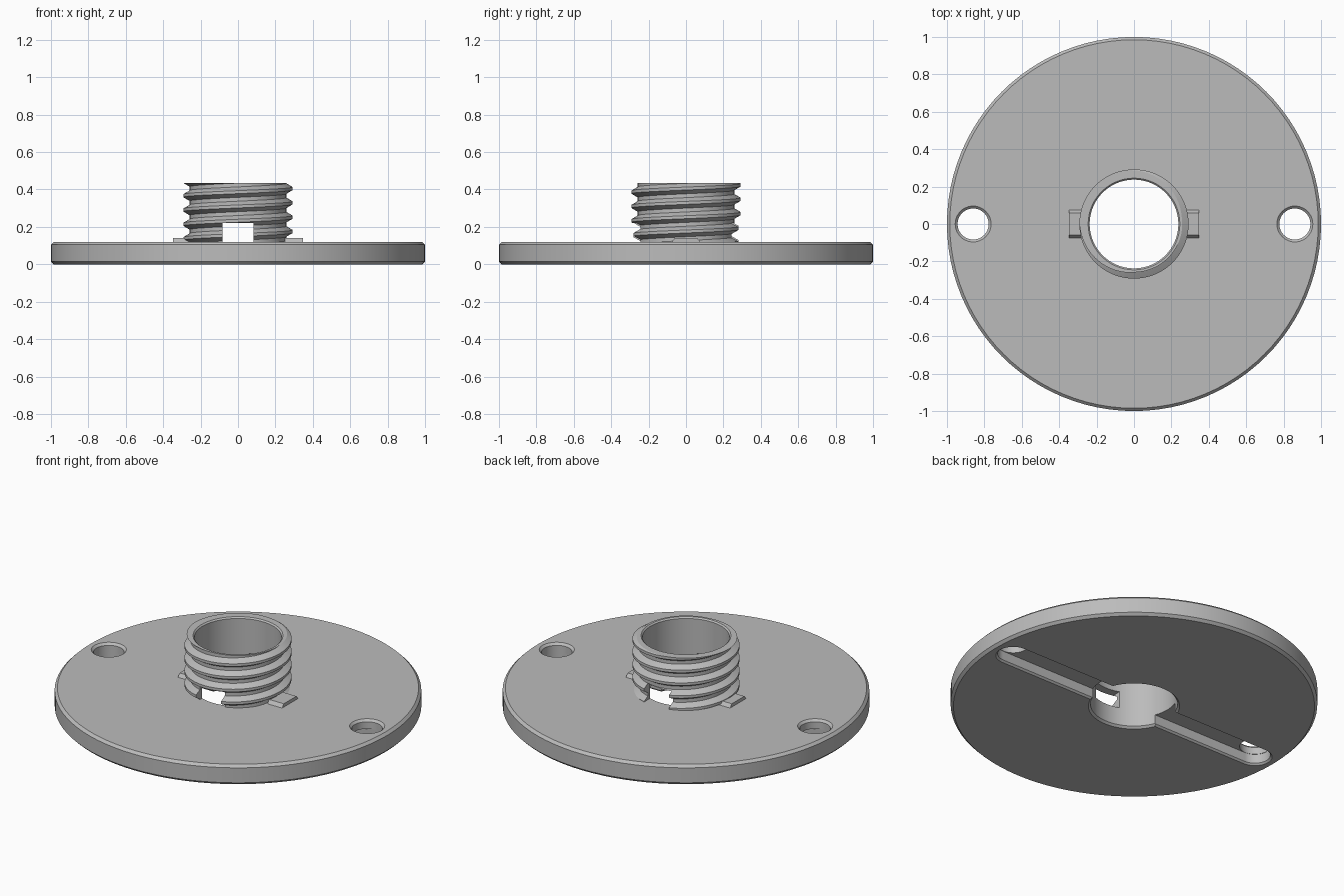
import bpy, bmesh
from math import pi, sin, cos

if "Cube" in bpy.data.objects:
    bpy.data.objects.remove(bpy.data.objects["Cube"])

SEG = 96
BORE, ROOT, CREST = 0.237, 0.258, 0.292   # radii of the threaded neck
DISC_TOP, NECK_TOP = 0.12, 0.435
PITCH = 0.0765
HOLE_X = 0.86

grey = bpy.data.materials.new("plain grey")
grey.use_nodes = True
grey.diffuse_color = (0.5, 0.5, 0.5, 1)
grey.node_tree.nodes["Principled BSDF"].inputs["Base Color"].default_value = grey.diffuse_color


def finish(name, bm):
    bmesh.ops.recalc_face_normals(bm, faces=bm.faces)
    mesh = bpy.data.meshes.new(name)
    bm.to_mesh(mesh)
    bm.free()
    mesh.materials.append(grey)
    obj = bpy.data.objects.new(name, mesh)
    bpy.context.collection.objects.link(obj)
    return obj


def bridge(bm, a, b, closed=True):
    n = len(a)
    for i in range(n if closed else n - 1):
        j = (i + 1) % n
        bm.faces.new((a[i], a[j], b[j], b[i]))


def lathe(name, profile):
    """Spin a closed (radius, z) outline around z."""
    bm = bmesh.new()
    rings = [[bm.verts.new((r * cos(2 * pi * k / SEG), r * sin(2 * pi * k / SEG), z))
              for k in range(SEG)] for r, z in profile]
    for i, ring in enumerate(rings):
        bridge(bm, ring, rings[(i + 1) % len(rings)])
    return finish(name, bm)


def stadium(name, cx, half, layers, steps=24):
    """Round-ended prism along x, built from (half width, z) layers."""
    bm = bmesh.new()
    rings = []
    for w, z in layers:
        ring = []
        for side in (1, -1):
            for k in range(steps + 1):
                a = -pi / 2 + pi * k / steps
                ring.append(bm.verts.new((cx + side * (half + w * cos(a)), side * w * sin(a), z)))
        rings.append(ring)
    for a, b in zip(rings, rings[1:]):
        bridge(bm, a, b)
    bm.faces.new(rings[0])
    bm.faces.new(rings[-1])
    bmesh.ops.remove_doubles(bm, verts=bm.verts, dist=1e-5)
    return finish(name, bm)


def box(name, x, y0, y1, z0, z1):
    """Box between two x values, with half depths y0 at the foot and y1 at the top."""
    bm = bmesh.new()
    rings = [[bm.verts.new((px, s * y, z)) for px, s in
              ((x[0], -1), (x[1], -1), (x[1], 1), (x[0], 1))] for y, z in ((y0, z0), (y1, z1))]
    bridge(bm, *rings)
    for ring in rings:
        bm.faces.new(ring)
    return finish(name, bm)


def cut(obj, cutters):
    for c in cutters:
        mod = obj.modifiers.new("cut", 'BOOLEAN')
        mod.operation, mod.solver, mod.object = 'DIFFERENCE', 'EXACT', c
    deps = bpy.context.evaluated_depsgraph_get()
    mesh = bpy.data.meshes.new_from_object(obj.evaluated_get(deps))
    obj.modifiers.clear()
    obj.data = mesh


# Round base plate with chamfered rims and a central bore
plate = lathe("base_plate", [
    (BORE + 0.012, 0), (0.985, 0), (1, 0.015), (1, DISC_TOP - 0.015),
    (0.985, DISC_TOP), (BORE, DISC_TOP), (BORE, 0.012)])

# Underside channel and two countersunk end holes
channel = stadium("channel_cutter", 0, HOLE_X,
                  [(0.105, -0.01), (0.085, 0.01), (0.085, 0.065)])
holes = [stadium("hole_cutter", s * HOLE_X, 0,
                 [(0.083, 0.03), (0.083, DISC_TOP - 0.013), (0.106, DISC_TOP + 0.01)])
         for s in (1, -1)]

# Neck tube standing on the plate
neck = lathe("neck_tube", [
    (BORE, DISC_TOP), (ROOT, DISC_TOP), (ROOT, NECK_TOP),
    (BORE + 0.008, NECK_TOP), (BORE, NECK_TOP - 0.008)])

# Helical thread ridge, trimmed flat at both ends
bm = bmesh.new()
section = [(ROOT - 0.006, -0.031), (ROOT, -0.028), (CREST, -0.008),
           (CREST, 0.008), (ROOT, 0.028), (ROOT - 0.006, 0.031)]
previous = None
for k in range(6 * SEG + 1):
    a = 2 * pi * k / SEG
    rise = 0.405 + PITCH * (k / SEG - 5)
    ring = [bm.verts.new((r * cos(a), r * sin(a), rise + z)) for r, z in section]
    if previous:
        bridge(bm, previous, ring)
    else:
        bm.faces.new(ring)
    previous = ring
bm.faces.new(previous)
for z, up in ((DISC_TOP, -1), (NECK_TOP, 1)):
    cutting = bmesh.ops.bisect_plane(bm, geom=bm.verts[:] + bm.edges[:] + bm.faces[:],
                                     plane_co=(0, 0, z), plane_no=(0, 0, up), clear_outer=True)
    rim = [e for e in cutting["geom_cut"] if isinstance(e, bmesh.types.BMEdge)]
    bmesh.ops.holes_fill(bm, edges=rim)
thread = finish("screw_thread", bm)

# Window through the front and back of the neck
window = box("window_cutter", (-0.083, 0.083), 0.5, 0.5, 0.1, 0.22)

cut(plate, [channel] + holes)
cut(neck, [window])
cut(thread, [window])
for helper in [channel, window] + holes:
    bpy.data.objects.remove(helper)

# Small stop tabs beside the neck
tabs = [box(name, (s * 0.25, s * 0.347), 0.08, 0.06, DISC_TOP - 0.005, 0.14)
        for name, s in (("left_tab", 1), ("right_tab", -1))]

# Smooth the round walls, keep the edges sharp
bpy.ops.object.select_all(action='DESELECT')
for obj in [plate, neck, thread] + tabs:
    obj.select_set(True)
    bpy.context.view_layer.objects.active = obj
bpy.ops.object.shade_smooth_by_angle(angle=0.45)
